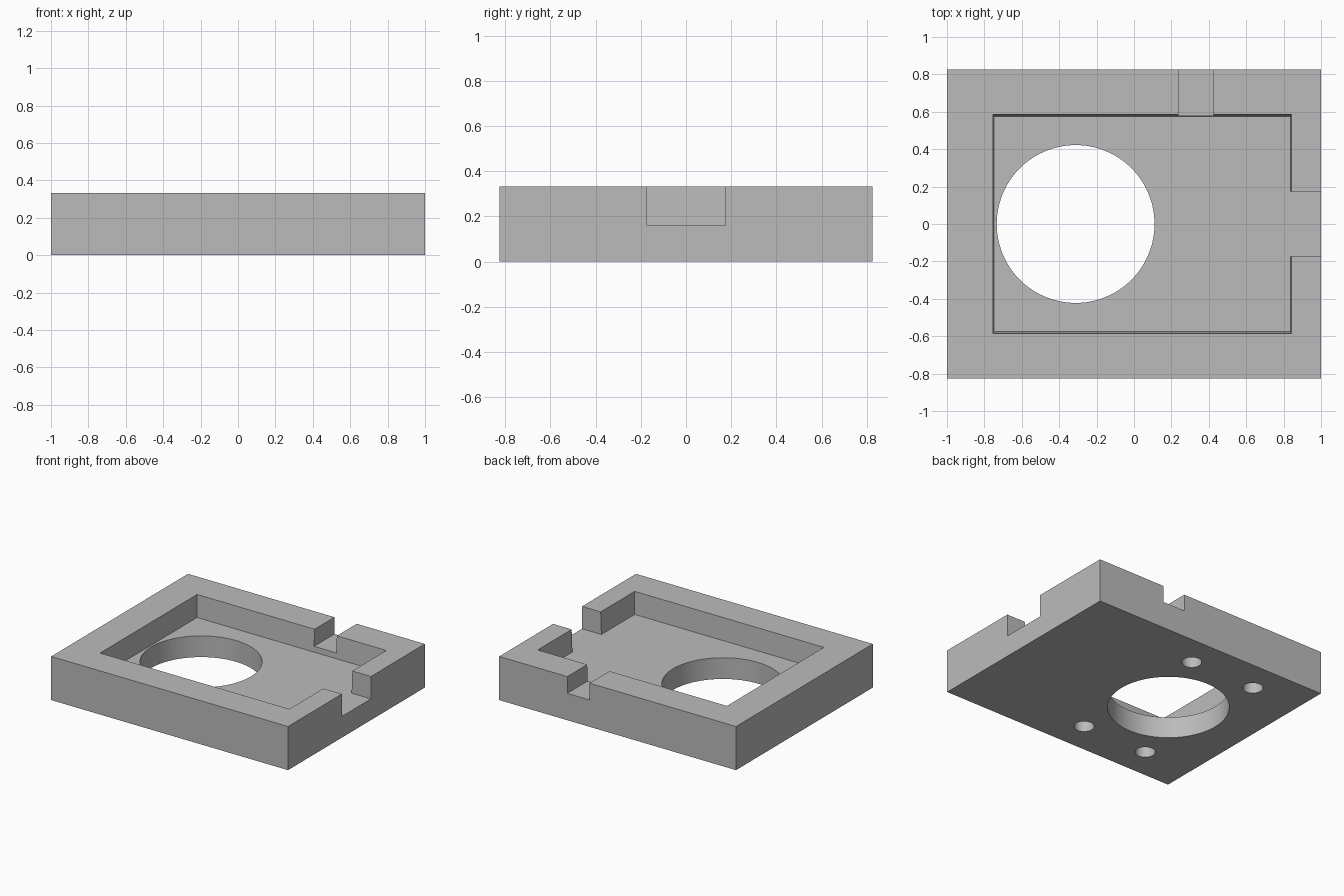
import bpy
import bmesh
import math
from mathutils import Matrix, Vector

cube = bpy.data.objects.get("Cube")
if cube:
    bpy.data.objects.remove(cube, do_unlink=True)

HEIGHT, FLOOR = 0.333, 0.162
BORE_X, BORE_R = -0.312, 0.422


def make_object(name, bm):
    mesh = bpy.data.meshes.new(name)
    bmesh.ops.recalc_face_normals(bm, faces=bm.faces)
    bm.to_mesh(mesh)
    bm.free()
    obj = bpy.data.objects.new(name, mesh)
    bpy.context.collection.objects.link(obj)
    return obj


def box(name, low, high):
    low, high = Vector(low), Vector(high)
    bm = bmesh.new()
    place = Matrix.Translation((low + high) / 2) @ Matrix.Diagonal((*(high - low), 1))
    bmesh.ops.create_cube(bm, size=1, matrix=place)
    return make_object(name, bm)


def cylinder(name, x, y, radius, low, high, sides):
    bm = bmesh.new()
    bmesh.ops.create_cone(bm, cap_ends=True, segments=sides, radius1=radius,
                          radius2=radius, depth=high - low,
                          matrix=Matrix.Translation((x, y, (low + high) / 2)))
    return make_object(name, bm)


def cut(target, cutter):
    cutter.hide_render = True
    mod = target.modifiers.new(cutter.name, 'BOOLEAN')
    mod.operation = 'DIFFERENCE'
    mod.solver = 'EXACT'
    mod.object = cutter
    bpy.context.view_layer.objects.active = target
    bpy.ops.object.modifier_apply(modifier=mod.name)
    bpy.data.objects.remove(cutter, do_unlink=True)


# Solid block
body = box("housing_base", (-1, -0.825, 0), (1, 0.825, HEIGHT))

# Pocket with slightly drafted walls
pocket = box("pocket_cutter", (-0.755, -0.585, FLOOR), (0.843, 0.585, HEIGHT))
for v in pocket.data.vertices:
    if v.co.z < 0.2:
        v.co.x -= math.copysign(0.006, v.co.x)
        v.co.y -= math.copysign(0.009, v.co.y)
    else:
        v.co.z += 0.001
cut(body, pocket)

# Wall notches: a deep one on the left side, a shallow one at the back
cut(body, box("side_notch_cutter", (0.75, -0.175, FLOOR), (1.1, 0.175, 0.5)))
cut(body, box("back_notch_cutter", (0.237, 0.5, 0.205), (0.425, 0.95, 0.5)))

# Large bore through the floor
cut(body, cylinder("bore_cutter", BORE_X, 0, BORE_R, -0.1, 0.25, 96))

# Four blind mounting holes in the underside
for sx in (-1, 1):
    for sy in (-1, 1):
        cut(body, cylinder("mount_hole_cutter", BORE_X + sx * 0.277, sy * 0.581,
                           0.07, -0.1, 0.11, 48))

# Plain grey finish
grey = bpy.data.materials.new("plain_grey")
grey.use_nodes = True
colour = (0.5, 0.5, 0.5, 1)
grey.diffuse_color = colour
grey.node_tree.nodes["Principled BSDF"].inputs["Base Color"].default_value = colour
body.data.materials.clear()
body.data.materials.append(grey)
for p in body.data.polygons:
    p.material_index = 0

# Smooth round walls, crisp edges
bpy.ops.object.select_all(action='DESELECT')
body.select_set(True)
bpy.context.view_layer.objects.active = body
bpy.ops.object.shade_smooth_by_angle(angle=math.radians(30))
